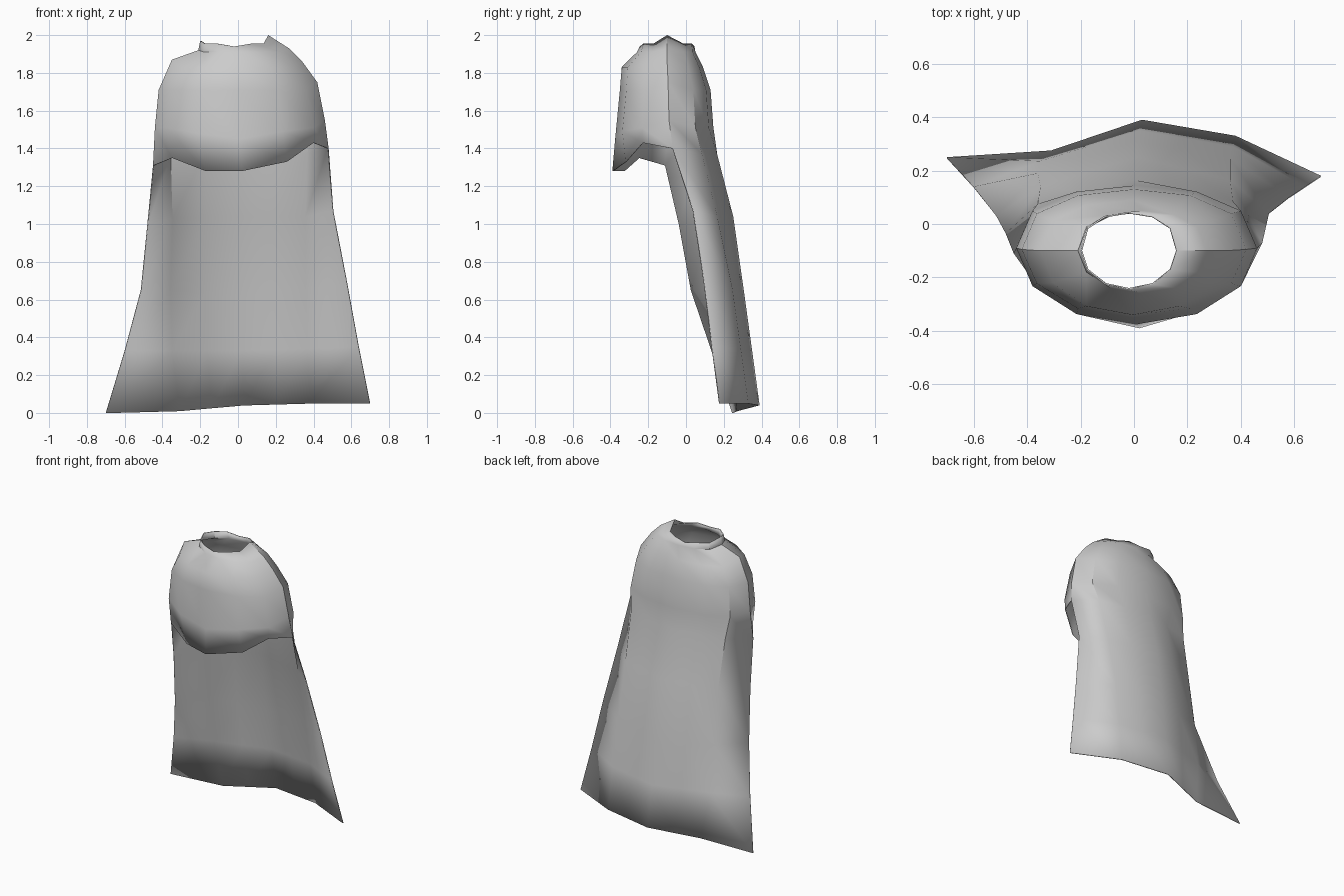
import bpy, bmesh, math
from mathutils import Vector

if "Cube" in bpy.data.objects:
    bpy.data.objects.remove(bpy.data.objects["Cube"])

N = 12  # columns: 0 = left side, 3 = front centre, 6 = right side, 9 = back centre


def ring(cx, rx, cy, front, back, z, lifts):
    """Closed ring, blunter at the back; lifts raises or lowers single columns."""
    pts = []
    for i in range(N):
        a = math.pi + i * math.tau / N
        s = math.sin(a)
        y = cy - front * abs(s) if s < 0 else cy + back * abs(s) ** 0.75
        pts.append(Vector((cx + rx * math.cos(a), y, z + lifts.get(i, 0))))
    return pts


def back_row(right, right_back, centre, left_back, left):
    """Open row of the cape, from right edge round the back to left edge."""
    r, rb, c, lb, l = map(Vector, (right, right_back, centre, left_back, left))
    return [r, rb, (rb + c) / 2, c, (c + lb) / 2, lb, l]


# Shoulder mantle: neck opening, shoulders, chest
mantle = [
    ring(-.02, .18, -.10, .145, .145, 1.955, {0: .015, 3: -.015, 6: .045, 9: -.015}),
    ring(.03, .24, -.10, .16, .15, 1.91, {0: .01, 6: .02}),
    ring(-.005, .345, -.10, .24, .19, 1.83, {0: .04, 6: .03}),
    ring(0, .42, -.095, .255, .225, 1.71, {6: .04}),
    ring(.01, .45, -.09, .285, .235, 1.51, {3: -.06, 2: -.03, 4: -.02, 6: .04}),
]
# Draped front hem
front_hem = [Vector(p) for p in (
    (-.45, -.11, 1.31), (-.35, -.25, 1.35), (-.17, -.33, 1.28), (.02, -.39, 1.28),
    (.26, -.32, 1.33), (.40, -.23, 1.43), (.48, -.07, 1.40))]
back_waist = back_row(front_hem[6], (.37, .085, 1.37), (0, .165, 1.37),
                      (-.36, .075, 1.36), front_hem[0])
mantle.append(front_hem + back_waist[1:-1])

# Long back cape, flaring to the floor
cape = [
    back_row((.505, .04, 1.07), (.36, .165, 1.04), (.01, .25, 1.04), (-.35, .14, 1.03), (-.48, -.035, 1.0)),
    back_row((.58, .10, .68), (.36, .245, .66), (.01, .31, .62), (-.36, .19, .65), (-.515, .03, .65)),
    back_row((.64, .14, .35), (.37, .29, .34), (.02, .35, .33), (-.35, .235, .33), (-.60, .14, .33)),
    back_row((.70, .18, .05), (.38, .33, .05), (.03, .39, .04), (-.31, .275, .01), (-.70, .25, 0)),
]

# Join the rows into one cloth surface
bm = bmesh.new()
rows = [[bm.verts.new(p) for p in row] for row in mantle]
for top, low in zip(rows, rows[1:]):
    for i in range(N):
        j = (i + 1) % N
        bm.faces.new((top[i], low[i], low[j], top[j]))
top = rows[-1][6:] + rows[-1][:1]
for row in cape:
    low = [bm.verts.new(p) for p in row]
    for i in range(len(low) - 1):
        bm.faces.new((top[i], low[i], low[i + 1], top[i + 1]))
    top = low

mesh = bpy.data.meshes.new("cape_with_mantle")
bm.to_mesh(mesh)
bm.free()
obj = bpy.data.objects.new("cape_with_mantle", mesh)
bpy.context.collection.objects.link(obj)
bpy.context.view_layer.objects.active = obj
obj.select_set(True)
bpy.ops.object.shade_smooth_by_angle(angle=math.radians(40))

# Thin lining
lining = obj.modifiers.new("lining", 'SOLIDIFY')
lining.thickness = 0.006
lining.offset = -1
